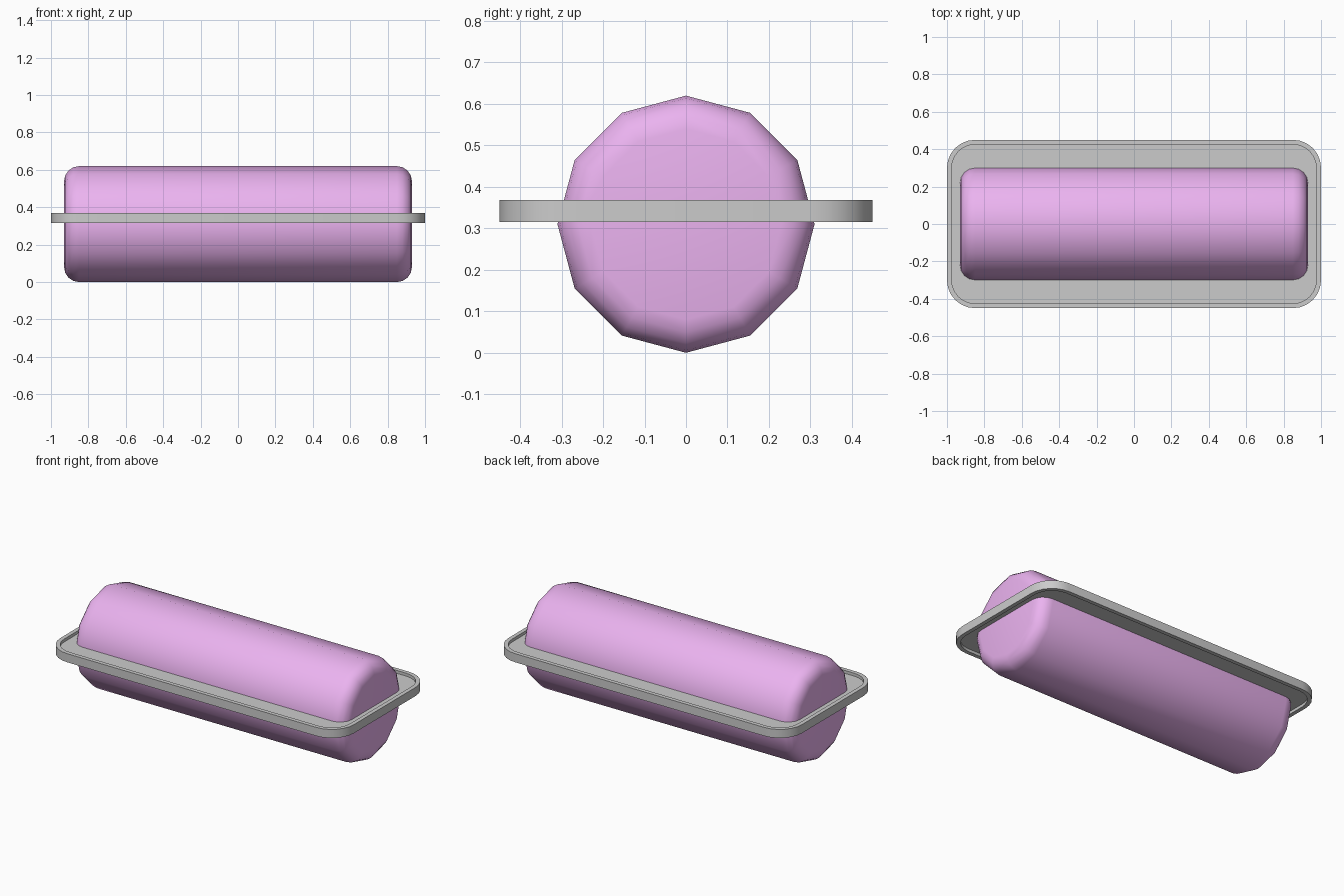
import bpy, bmesh, math

if "Cube" in bpy.data.objects:
    bpy.data.objects.remove(bpy.data.objects["Cube"])


def add_object(name, bm, color=None):
    bmesh.ops.recalc_face_normals(bm, faces=bm.faces[:])
    mesh = bpy.data.meshes.new(name)
    bm.to_mesh(mesh)
    bm.free()
    obj = bpy.data.objects.new(name, mesh)
    bpy.context.collection.objects.link(obj)
    if color:
        mat = bpy.data.materials.new(name + "_color")
        mat.diffuse_color = color
        mat.use_nodes = True
        mat.node_tree.nodes["Principled BSDF"].inputs["Base Color"].default_value = mat.diffuse_color
        mesh.materials.append(mat)
    bpy.context.view_layer.objects.active = obj
    bpy.ops.object.select_all(action='DESELECT')
    obj.select_set(True)
    return obj


def loft(bm, rings):
    """Skin a list of equal-length point rings and cap both ends."""
    rows = [[bm.verts.new(p) for p in ring] for ring in rings]
    n = len(rows[0])
    for a, b in zip(rows, rows[1:]):
        for i in range(n):
            j = (i + 1) % n
            bm.faces.new((a[i], a[j], b[j], b[i]))
    bm.faces.new(rows[0])
    bm.faces.new(rows[-1])


def rounded_rect(hx, hy, radius, z, steps=6):
    points = []
    for k, (sx, sy) in enumerate([(1, 1), (-1, 1), (-1, -1), (1, -1)]):
        for i in range(steps + 1):
            a = math.pi / 2 * (k + i / steps)
            points.append((sx * (hx - radius) + radius * math.cos(a),
                           sy * (hy - radius) + radius * math.sin(a), z))
    return points


# Twelve-sided roll with rounded ends
R, HALF, BEVEL, SIDES = 0.31, 0.93, 0.08, 12
arc = [math.pi / 2 * i / 4 for i in range(5)]
half = [(HALF - BEVEL + BEVEL * math.cos(a), R - BEVEL + BEVEL * math.sin(a)) for a in arc]
profile = half + [(-x, r) for x, r in reversed(half)]
bm = bmesh.new()
loft(bm, [[(x, r * math.cos(2 * math.pi * i / SIDES), R + r * math.sin(2 * math.pi * i / SIDES))
           for i in range(SIDES)] for x, r in profile])
add_object("roll_body", bm, (0.83, 0.45, 0.87, 1))
bpy.ops.object.shade_smooth()

# Rounded frame: a raised lip above and below a thin middle plate
Z0, Z1, LIP = 0.315, 0.368, 0.025
bm = bmesh.new()
sections = [(LIP, Z0 + 0.018), (LIP, Z0), (0, Z0), (0, Z1), (LIP, Z1), (LIP, Z1 - 0.018)]
loft(bm, [rounded_rect(1 - d, 0.45 - d, 0.15 - d, z) for d, z in sections])
add_object("frame", bm)
bpy.ops.object.shade_smooth_by_angle()
